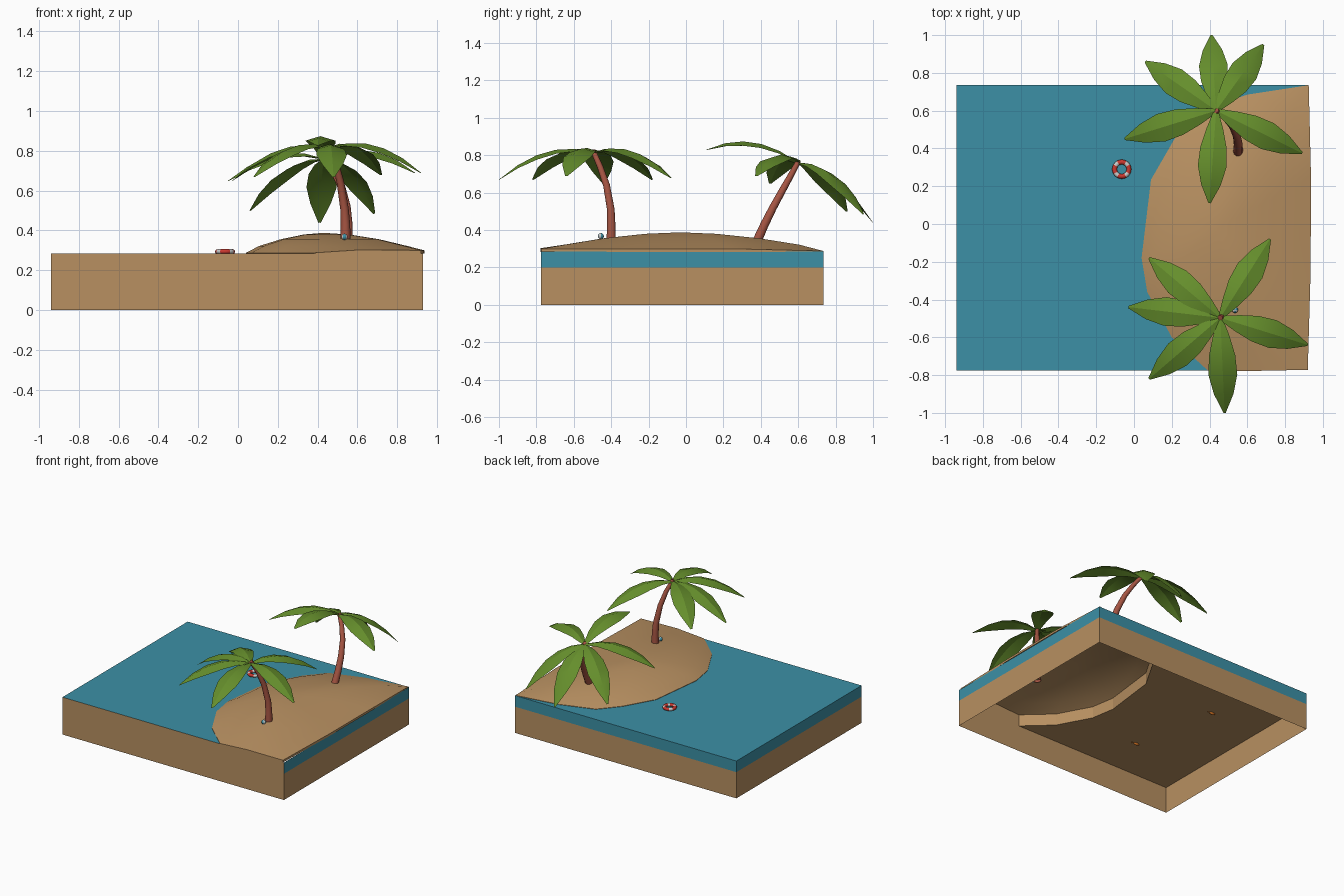
import bpy, bmesh, math
from mathutils import Vector

if "Cube" in bpy.data.objects:
    bpy.data.objects.remove(bpy.data.objects["Cube"])


def mat(name, r, g, b):
    m = bpy.data.materials.new(name)
    m.diffuse_color = (r, g, b, 1)
    m.use_nodes = True
    m.node_tree.nodes["Principled BSDF"].inputs["Base Color"].default_value = m.diffuse_color
    return m


SAND = mat("sand", .48, .28, .12)
WATER = mat("water", .045, .28, .38)
LEAF = mat("leaf", .13, .27, .025)
BARK = mat("bark", .38, .09, .055)
RED = mat("red", .6, .04, .03)
WHITE = mat("white", .8, .8, .8)
ORANGE = mat("orange", .75, .2, .02)


def finish(bm, name, *mats):
    me = bpy.data.meshes.new(name)
    bm.to_mesh(me)
    bm.free()
    ob = bpy.data.objects.new(name, me)
    bpy.context.collection.objects.link(ob)
    for m in mats:
        me.materials.append(m)
    return ob


def smooth(ob, angle=40):
    bpy.ops.object.select_all(action='DESELECT')
    ob.select_set(True)
    bpy.context.view_layer.objects.active = ob
    bpy.ops.object.shade_smooth_by_angle(angle=math.radians(angle))


def face(bm, pts):
    return bm.faces.new([bm.verts.new(p) for p in pts])


def wall(bm, a, b, z0, z1):
    face(bm, [(*a, z0), (*b, z0), (*b, z1), (*a, z1)])


X0, X1, Y0, Y1, BED, TOP = -.94, .93, -.775, .735, .2, .285
corners = [(X0, Y0), (X1, Y0), (X1, Y1), (X0, Y1)]
# shoreline of the dune, running from the front edge round to the back corner
shore = [(.39, Y0), (.20, -.60), (.07, -.36), (.04, -.18), (.09, .235),
         (.22, .46), (.34, .60), (.60, .685), (.925, Y1)]
open_area = [(X0, Y0)] + shore + [(X0, Y1)]

# sand block: open underneath, front wall up to the water line, seabed inside
bm = bmesh.new()
for i in range(4):
    wall(bm, corners[i], corners[(i + 1) % 4], 0, TOP if i == 0 else BED)
face(bm, [(x, y, BED) for x, y in open_area])
for a, b in zip(shore, shore[1:]):
    wall(bm, b, a, BED, TOP)
finish(bm, "sand_block", SAND)

# water: surface beside the dune, and the three visible sides
bm = bmesh.new()
face(bm, [(x, y, TOP) for x, y in open_area])
for i in (1, 2, 3):
    wall(bm, corners[i], corners[(i + 1) % 4], BED, TOP)
finish(bm, "water", WATER)

# dune: rings shrinking from the shoreline up to a low peak
rim = [(x, y, TOP) for x, y in shore] + [(.937, .25, .297), (.935, -.25, .297),
                                         (.92, -.772, .297), (.62, -.778, .30)]
peak = Vector((.43, -.03, .388))
bm = bmesh.new()
rings = [[bm.verts.new((x, y, TOP - .002)) for x, y, z in rim]]
for s, z in ((1, 0), (.83, .322), (.55, .356), (.25, .38)):
    rings.append([bm.verts.new((peak.x + (p[0] - peak.x) * s, peak.y + (p[1] - peak.y) * s,
                                z or p[2] + .003)) for p in rim])
n = len(rim)
for lo, hi in zip(rings, rings[1:]):
    for i in range(n):
        j = (i + 1) % n
        bm.faces.new((lo[i], hi[i], hi[j], lo[j]))
top = bm.verts.new(peak)
for i in range(n):
    bm.faces.new((rings[-1][i], top, rings[-1][(i + 1) % n]))
bmesh.ops.recalc_face_normals(bm, faces=bm.faces)
if top.normal.z < 0:
    bmesh.ops.reverse_faces(bm, faces=bm.faces)
smooth(finish(bm, "dune", SAND))


# palm trunk: tapered tube along a bent path
def trunk(name, path, sides=10):
    bm = bmesh.new()
    pts = [Vector(p) for p in path]
    rings = []
    for k, p in enumerate(pts):
        d = (pts[min(k + 1, len(pts) - 1)] - pts[max(k - 1, 0)]).normalized()
        u = d.cross(Vector((0, 1, 0))).normalized()
        v = d.cross(u)
        r = .026 - .012 * k / (len(pts) - 1)
        rings.append([bm.verts.new(p + r * (u * math.cos(a) + v * math.sin(a)))
                      for a in (2 * math.pi * i / sides for i in range(sides))])
    for lo, hi in zip(rings, rings[1:]):
        for i in range(sides):
            j = (i + 1) % sides
            bm.faces.new((lo[i], lo[j], hi[j], hi[i]))
    bm.faces.new(rings[-1])
    bmesh.ops.recalc_face_normals(bm, faces=bm.faces)
    smooth(finish(bm, name, BARK))


# palm crown: arched leaves folded along the middle rib
def crown(name, centre, tips):
    bm = bmesh.new()
    c = Vector(centre)
    for tip in tips:
        t = Vector(tip)
        side = (t - c).cross(Vector((0, 0, 1))).normalized()
        rows = []
        for s, w in ((0, .012), (.2, .045), (.4, .07), (.6, .076), (.8, .052), (1, .006)):
            p = c.lerp(t, s) + Vector((0, 0, .3 * s * (1 - s)))
            drop = Vector((0, 0, -.3 * w))
            rows.append([bm.verts.new(q) for q in
                         (p - side * w + drop, p, p + side * w + drop)])
        for a, b in zip(rows, rows[1:]):
            for i in (0, 1):
                bm.faces.new((a[i], a[i + 1], b[i + 1], b[i]))
    bm.normal_update()
    bmesh.ops.reverse_faces(bm, faces=[f for f in bm.faces if f.normal.z < 0])
    smooth(finish(bm, name, LEAF), 25)


trunk("front_palm_trunk", [(.54, -.40, .34), (.54, -.40, .43), (.535, -.402, .51),
                           (.515, -.425, .64), (.49, -.46, .74), (.457, -.497, .825)])
crown("front_palm_leaves", (.457, -.497, .815),
      [(.72, -.08, .68), (.08, -.18, .67), (-.03, -.44, .65),
       (.08, -.82, .67), (.48, -1.0, .67), (.92, -.64, .69)])
trunk("back_palm_trunk", [(.55, .375, .33), (.552, .42, .43), (.545, .465, .52),
                          (.52, .52, .62), (.48, .565, .70), (.435, .60, .765)])
crown("back_palm_leaves", (.435, .60, .76),
      [(.685, .95, .485), (.41, 1.0, .44), (.06, .86, .50),
       (-.05, .45, .65), (.40, .11, .83), (.89, .375, .69)])

# life ring floating on the water, with white bands on the diagonals
bm = bmesh.new()
N, M = 24, 8
g = [[bm.verts.new((-.065 + (.038 + .013 * math.cos(b)) * math.cos(a),
                    .29 + (.038 + .013 * math.cos(b)) * math.sin(a), .294 + .012 * math.sin(b)))
      for b in (2 * math.pi * j / M for j in range(M))]
     for a in (2 * math.pi * i / N for i in range(N))]
for i in range(N):
    for j in range(M):
        k, l = (i + 1) % N, (j + 1) % M
        f = bm.faces.new((g[i][j], g[k][j], g[k][l], g[i][l]))
        f.material_index = 1 if i % 6 in (2, 3) else 0
smooth(finish(bm, "life_ring", RED, WHITE), 60)

# beach ball with coloured panels beside the front palm
bm = bmesh.new()
bmesh.ops.create_uvsphere(bm, u_segments=12, v_segments=8, radius=.016)
for f in bm.faces:
    m = f.calc_center_median()
    f.material_index = int((math.atan2(m.y, m.x) + math.pi) / (math.pi / 3)) % 2
bmesh.ops.translate(bm, verts=bm.verts, vec=(.535, -.455, .368))
smooth(finish(bm, "beach_ball", WHITE, WATER), 60)

# two small fish at the seabed
for name, x, y in (("fish_a", -.52, .22), ("fish_b", -.39, -.44)):
    bm = bmesh.new()
    bmesh.ops.create_uvsphere(bm, u_segments=8, v_segments=6, radius=1)
    bmesh.ops.scale(bm, verts=bm.verts, vec=(.028, .012, .018))
    face(bm, [(.02, 0, 0), (.042, 0, .015), (.042, 0, -.015)])
    bmesh.ops.translate(bm, verts=bm.verts, vec=(x, y, BED + .005))
    smooth(finish(bm, name, ORANGE), 60)
